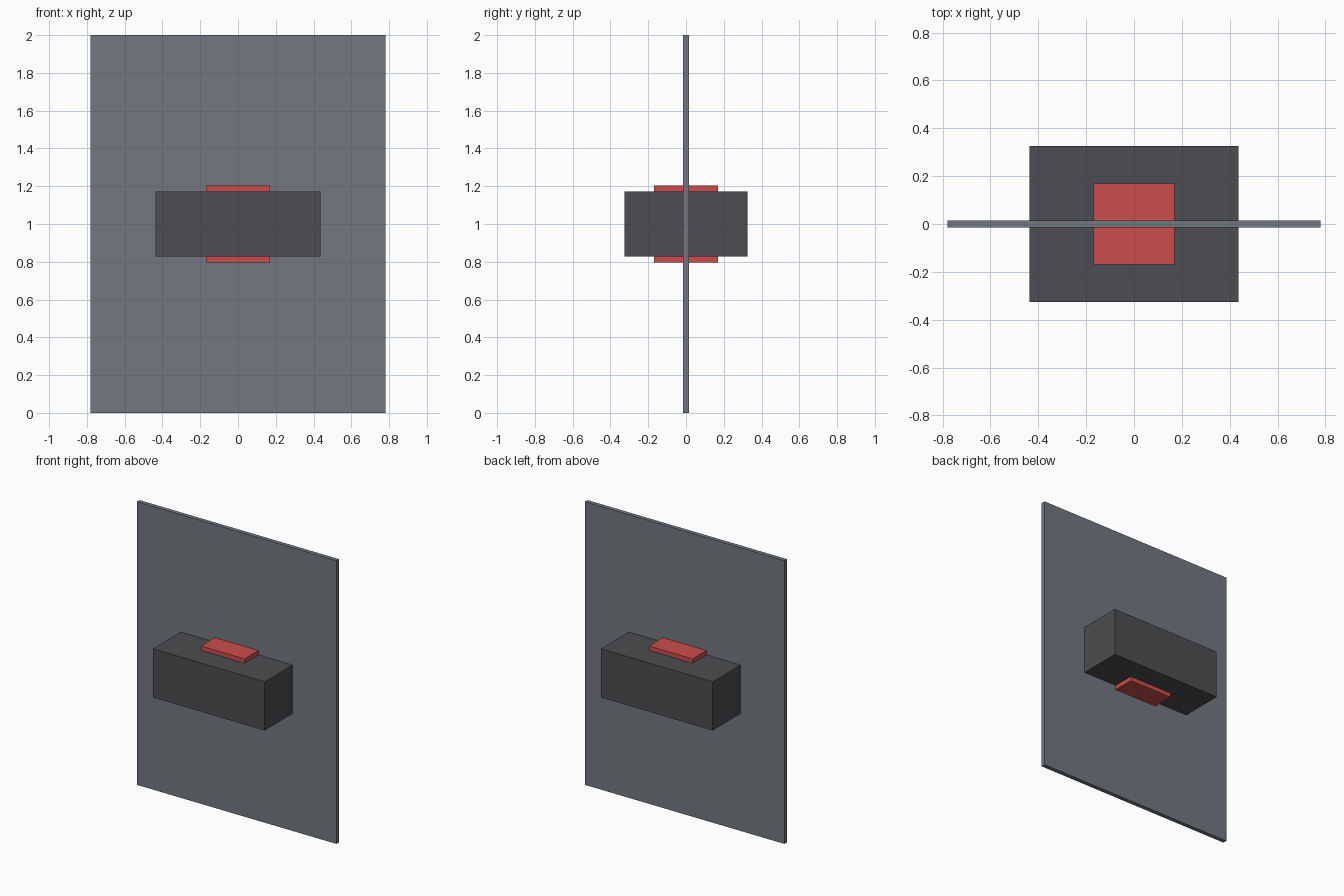
import bpy

# Remove the default cube
default = bpy.data.objects.get("Cube")
if default:
    bpy.data.objects.remove(default, do_unlink=True)


def make_material(name, colour):
    mat = bpy.data.materials.new(name)
    mat.use_nodes = True
    mat.diffuse_color = (*colour, 1)
    mat.node_tree.nodes["Principled BSDF"].inputs["Base Color"].default_value = (*colour, 1)
    return mat


def make_box(name, size, mat):
    """Box centred on the middle of the panel."""
    bpy.ops.mesh.primitive_cube_add(size=1, location=(0, 0, 1))
    obj = bpy.context.object
    obj.name = name
    obj.scale = size
    bpy.ops.object.transform_apply(location=False, rotation=False, scale=True)
    obj.data.materials.append(mat)
    return obj


slate = make_material("slate grey", (0.17, 0.19, 0.22))
charcoal = make_material("charcoal", (0.075, 0.073, 0.082))
red = make_material("soft red", (0.6, 0.075, 0.075))

# Thin upright panel
make_box("panel", (1.56, 0.03, 2.0), slate)

# Block passing through the panel
make_box("block", (0.874, 0.652, 0.344), charcoal)

# Pad core showing above and below the block
make_box("pad", (0.34, 0.34, 0.406), red)
